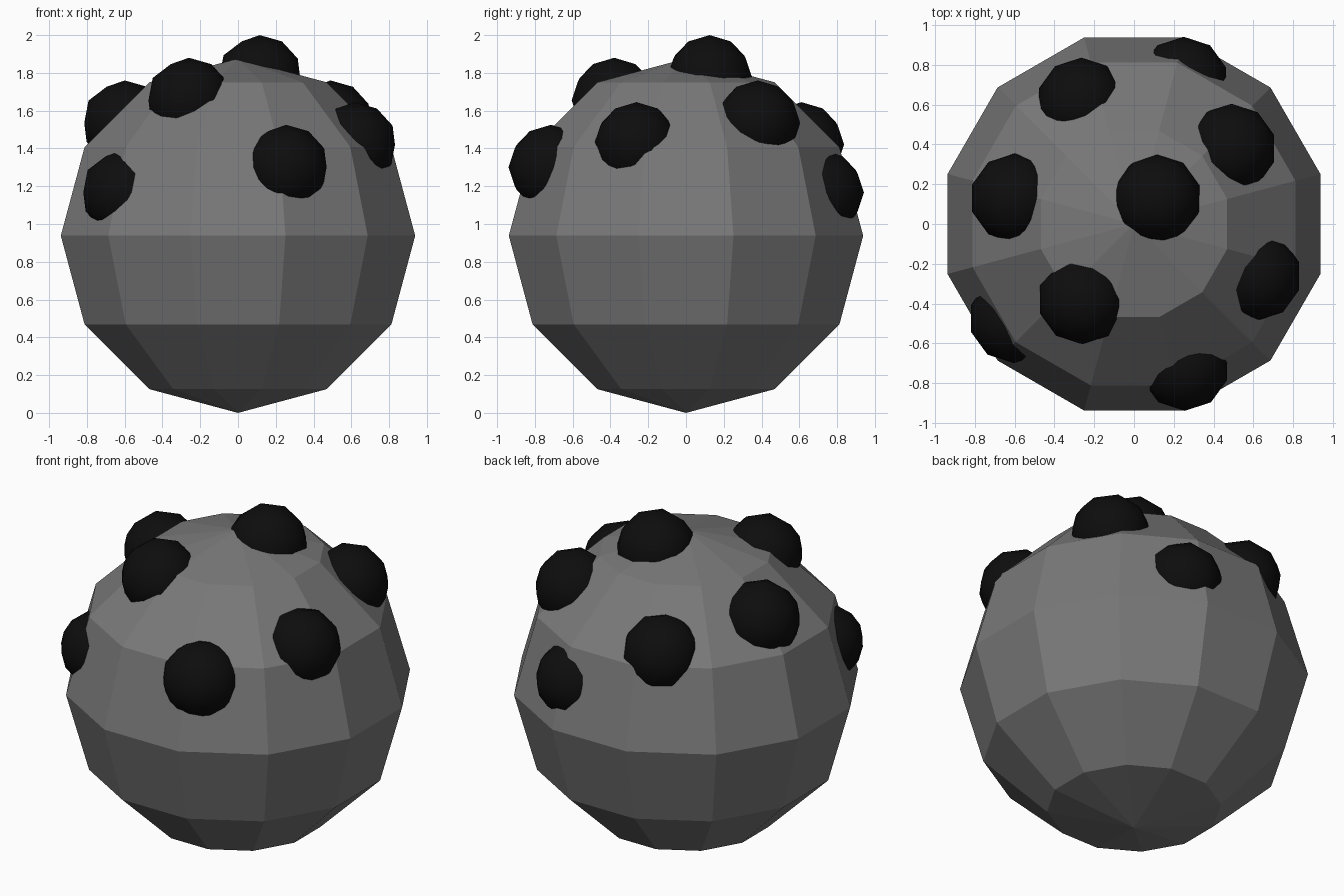
import bpy, bmesh, math
from mathutils import Matrix

if "Cube" in bpy.data.objects:
    bpy.data.objects.remove(bpy.data.objects["Cube"])


def make_material(name, rgb):
    m = bpy.data.materials.new(name)
    m.diffuse_color = (*rgb, 1)
    m.use_nodes = True
    m.node_tree.nodes["Principled BSDF"].inputs["Base Color"].default_value = m.diffuse_color
    return m


def finish(name, bm, mat, smooth):
    me = bpy.data.meshes.new(name)
    for f in bm.faces:
        f.smooth = smooth
    bm.to_mesh(me)
    bm.free()
    me.materials.append(mat)
    ob = bpy.data.objects.new(name, me)
    bpy.context.collection.objects.link(ob)
    return ob


grey = make_material("stone grey", (0.19, 0.19, 0.19))
black = make_material("black", (0.004, 0.004, 0.004))

# Body: faceted twelve-sided ball, flat sides facing the axes
R, MID = 0.938, 0.938
bm = bmesh.new()
bmesh.ops.create_uvsphere(bm, u_segments=12, v_segments=6, radius=1)
wide = R / math.cos(math.radians(15))
bm.transform(Matrix.Translation((0, 0, MID))
             @ Matrix.Diagonal((wide, wide, R, 1))
             @ Matrix.Rotation(math.radians(15), 4, 'Z'))
finish("body", bm, grey, False)

# Bumps: small balls sunk into the upper half
bumps = [
    (0.115, 0.125, 1.775),
    (-0.26, -0.38, 1.655),
    (0.49, 0.38, 1.535),
    (-0.60, 0.13, 1.535),
    (0.617, -0.262, 1.42),
    (-0.265, 0.612, 1.42),
    (0.255, -0.715, 1.30),
    (-0.605, -0.475, 1.167),
    (0.25, 0.717, 1.167),
]
for i, centre in enumerate(bumps, 1):
    bm = bmesh.new()
    bmesh.ops.create_icosphere(bm, subdivisions=2, radius=0.225)
    bm.transform(Matrix.Translation(centre))
    finish(f"bump_{i}", bm, black, True)
